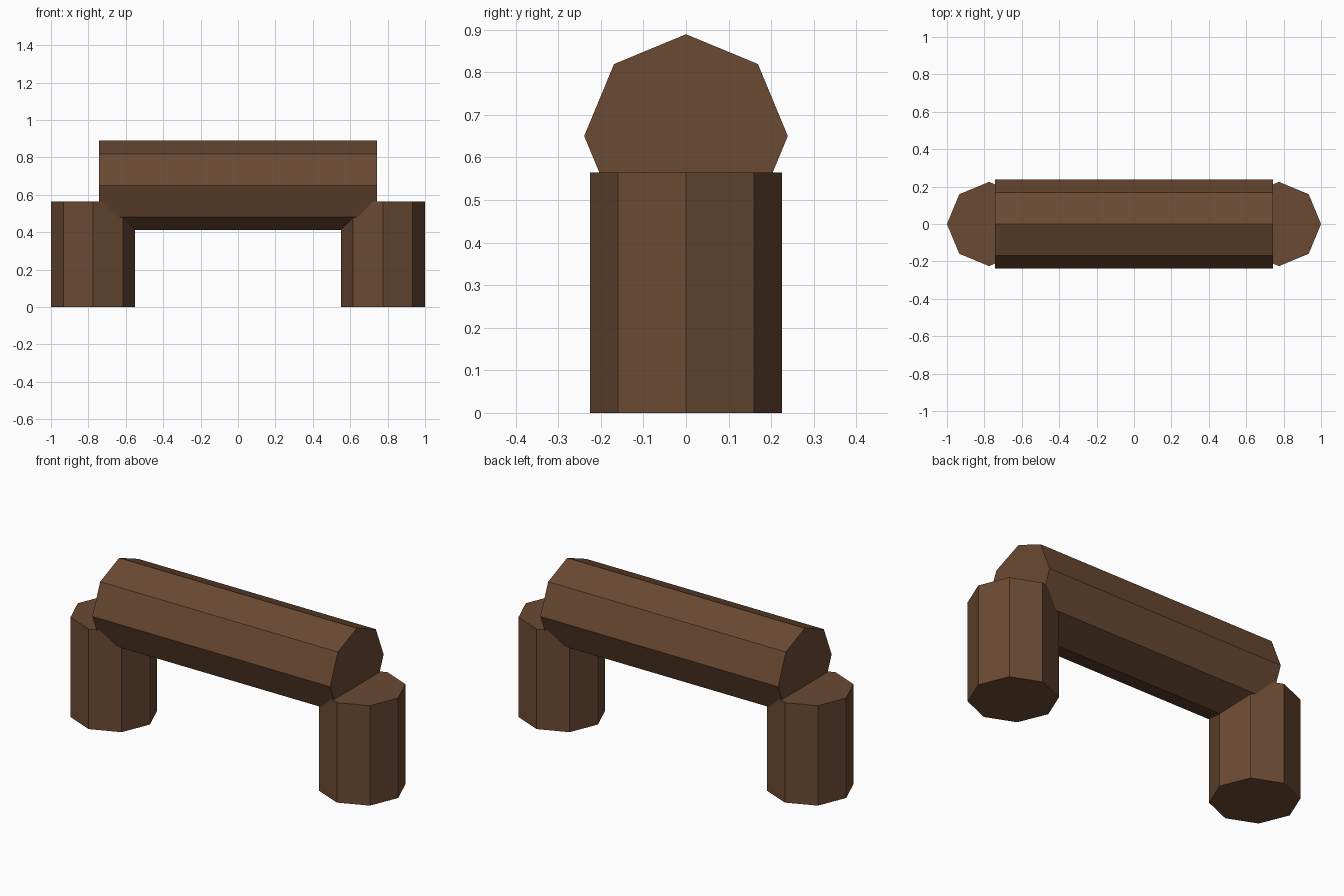
import bpy
import math

if "Cube" in bpy.data.objects:
    bpy.data.objects.remove(bpy.data.objects["Cube"])

wood = bpy.data.materials.new("dark brown wood")
wood.diffuse_color = (0.147, 0.068, 0.033, 1)
wood.use_nodes = True
wood.node_tree.nodes["Principled BSDF"].inputs["Base Color"].default_value = wood.diffuse_color


def log(name, radius, length, location, rotation=(0, 0, 0)):
    """Eight-sided flat-shaded log with corners on its axes."""
    bpy.ops.mesh.primitive_cylinder_add(vertices=8, radius=radius, depth=length,
                                        location=location, rotation=rotation)
    obj = bpy.context.object
    obj.name = name
    obj.data.materials.append(wood)
    return obj


# Upright log posts
for side, name in ((-1, "left_post"), (1, "right_post")):
    log(name, 0.225, 0.564, (side * 0.775, 0, 0.282))

# Horizontal log resting across the posts
log("cross_log", 0.239, 1.484, (0, 0, 0.65), (0, math.pi / 2, 0))
